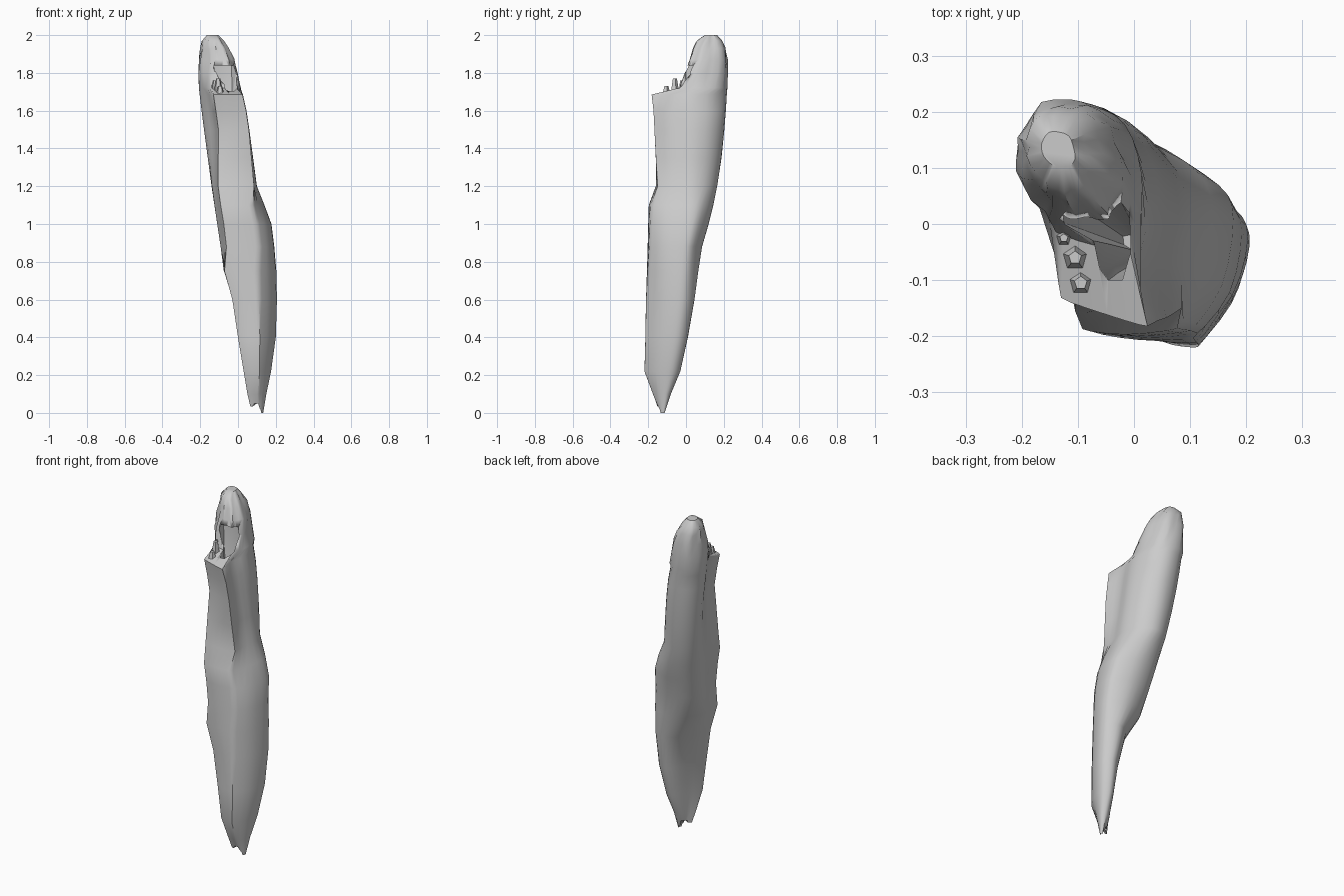
import bpy, bmesh, math, random
from mathutils import Vector

if "Cube" in bpy.data.objects:
    bpy.data.objects.remove(bpy.data.objects["Cube"])

random.seed(4)
grey = bpy.data.materials.new("warm_grey")
grey.diffuse_color = (0.6, 0.6, 0.6, 1)
grey.use_nodes = True
grey.node_tree.nodes["Principled BSDF"].inputs["Base Color"].default_value = grey.diffuse_color

# Cross-section outlines, running from the front left corner round the right side
TIP = [(-.02, -.19), (.04, -.21), (.11, -.215), (.175, -.14), (.205, -.055),
       (.19, -.005), (.14, .02), (.08, -.02), (.03, -.1), (0, -.15)]
BELLY = [(-.076, -.19), (0, -.2), (.095, -.19), (.15, -.11), (.17, .01),
         (.145, .07), (.05, .12), (-.06, .1), (-.11, .01), (-.095, -.09)]
WAIST = [(-.105, -.15), (-.01, -.155), (.085, -.145), (.085, -.07), (.1, .03),
         (.06, .12), (-.02, .165), (-.1, .14), (-.14, .07), (-.12, -.04)]
FLAP = [(-.132, -.13), (-.05, -.16), (.022, -.18), (.005, -.085), (.024, .03),
        (.0, .14), (-.07, .21), (-.16, .2), (-.205, .12), (-.155, 0)]
CROWN = [(-.15, .03), (-.1, .01), (-.05, .015), (-.02, .06), (-.025, .12),
         (-.05, .19), (-.1, .215), (-.165, .215), (-.205, .15), (-.195, .08)]
KEYS = [(0, TIP), (.55, TIP), (.9, BELLY), (1.08, BELLY), (1.2, WAIST), (1.5, FLAP),
        (1.69, FLAP), (1.73, CROWN), (2.0, CROWN)]

# Height, left, right, front, back of the body
BOXES = [(.05, .065, .145, -.155, -.1), (.1, .05, .15, -.175, -.08),
         (.22, .03, .175, -.22, -.03), (.4, 0, .2, -.215, .01),
         (.6, -.03, .206, -.212, .045), (.75, -.075, .203, -.207, .065),
         (.88, -.092, .192, -.203, .085), (1.0, -.11, .177, -.2, .12),
         (1.1, -.125, .14, -.197, .145), (1.2, -.14, .1, -.16, .165),
         (1.35, -.16, .08, -.16, .188), (1.5, -.18, .06, -.167, .203),
         (1.6, -.193, .045, -.172, .211), (1.685, -.203, .026, -.182, .216),
         (1.72, -.207, .015, -.04, .219), (1.8, -.21, -.003, -.01, .222),
         (1.87, -.207, -.022, .02, .218), (1.93, -.198, -.052, .04, .208),
         (1.97, -.19, -.08, .06, .195), (2.0, -.165, -.105, .1, .165)]

# Outline of the hollow behind the front flap
HOLLOW = [(-.12, 0), (-.07, -.03), (-.06, -.08), (-.045, -.1), (-.02, -.1),
          (-.005, -.05), (-.005, .02), (-.03, .055), (-.08, .06), (-.125, .05)]


def curve(pts, steps=3):
    """Closed smooth curve through the outline, with the two front corners kept firm."""
    out, n = [], len(pts)
    for i in range(n):
        p0, p1, p2, p3 = (Vector(pts[(i + k) % n]) for k in (-1, 0, 1, 2))
        m1 = (p2 - p0) * (.1 if i in (0, 2) else .5)
        m2 = (p3 - p1) * (.1 if (i + 1) % n in (0, 2) else .5)
        for s in range(steps):
            t = s / steps
            out.append(p1 * (2*t**3 - 3*t*t + 1) + m1 * (t**3 - 2*t*t + t)
                       + p2 * (3*t*t - 2*t**3) + m2 * (t**3 - t*t))
    return out


def unit(pts):
    """Scale an outline to the unit square."""
    xs, ys = [p[0] for p in pts], [p[1] for p in pts]
    return [Vector(((p[0] - min(xs)) / (max(xs) - min(xs)),
                    (p[1] - min(ys)) / (max(ys) - min(ys)))) for p in pts]


def section(z):
    for (za, a), (zb, b) in zip(KEYS, KEYS[1:]):
        if z <= zb:
            t = (z - za) / (zb - za)
            mix = [Vector(p).lerp(Vector(q), t) for p, q in zip(a, b)]
            return unit(curve(mix))


def bridge(bm, rings):
    """Skin neighbouring rings with quads."""
    for a, b in zip(rings, rings[1:]):
        for i in range(len(a)):
            k = (i + 1) % len(a)
            bm.faces.new((a[i], a[k], b[k], b[i]))


def finish(bm, name, angle):
    bmesh.ops.recalc_face_normals(bm, faces=bm.faces)
    me = bpy.data.meshes.new(name)
    bm.to_mesh(me)
    bm.free()
    ob = bpy.data.objects.new(name, me)
    bpy.context.collection.objects.link(ob)
    me.materials.append(grey)
    bpy.ops.object.select_all(action='DESELECT')
    ob.select_set(True)
    bpy.context.view_layer.objects.active = ob
    bpy.ops.object.shade_smooth_by_angle(angle=math.radians(angle))
    return ob


# Long twisted body, lofted from the sections
bm = bmesh.new()
rings = []
for z, x0, x1, y0, y1 in BOXES:
    rough = .005 if 1.75 < z < 1.99 else 0
    ring = []
    for p in section(z):
        j = Vector((random.uniform(-1, 1), random.uniform(-1, 1), random.uniform(-1, 1))) * rough
        x = min(max(x0 + p.x * (x1 - x0) + j.x, -.21), .21)
        y = min(y0 + p.y * (y1 - y0) + j.y, .222)
        ring.append(bm.verts.new((x, y, z + j.z)))
    rings.append(ring)
bridge(bm, rings)
bm.faces.new(rings[-1])
# Two-pronged lower tip
base = bm.faces.new(rings[0][::-1])
for f in bmesh.ops.poke(bm, faces=[base])['verts']:
    f.co.z = .055
for v in rings[0]:
    if v.co.x > .11:
        v.co.z = 0 if v.co.x > .122 else .02
        v.co.x = .122 + (v.co.x - .122) * .5
        v.co.y = -.125 + (v.co.y + .125) * .5
    elif v.co.x < .08:
        v.co.z = .035
body = finish(bm, "muscle_body", 40)

# Deep hollow between the flap and the upper lobe
bm = bmesh.new()
rings = [[bm.verts.new((cx + (x + .06) * s, cy + (y + .01) * s, z)) for x, y in HOLLOW]
         for z, cx, cy, s in [(1.25, 0, -.04, .3), (1.5, -.04, -.02, .75),
                              (1.68, -.06, -.01, 1), (1.84, -.065, -.01, 1)]]
bridge(bm, rings)
bm.faces.new(rings[0])
bm.faces.new(rings[-1])
cutter = finish(bm, "hollow_cutter", 40)
cutter.hide_render = True
cutter.hide_viewport = True
cut = body.modifiers.new("hollow", 'BOOLEAN')
cut.operation = 'DIFFERENCE'
cut.solver = 'EXACT'
cut.object = cutter

# Torn teeth along the lip of the front flap
bm = bmesh.new()
for x, y, z, r, h in [(-.105, -.06, 1.64, .034, .13), (-.095, -.105, 1.64, .034, .09),
                      (-.125, -.025, 1.66, .022, .1)]:
    made = bmesh.ops.create_cone(bm, cap_ends=True, segments=5, radius1=r, radius2=r * .35, depth=h)
    bmesh.ops.translate(bm, verts=made['verts'], vec=(x, y, z + h / 2))
finish(bm, "torn_teeth", 10)
